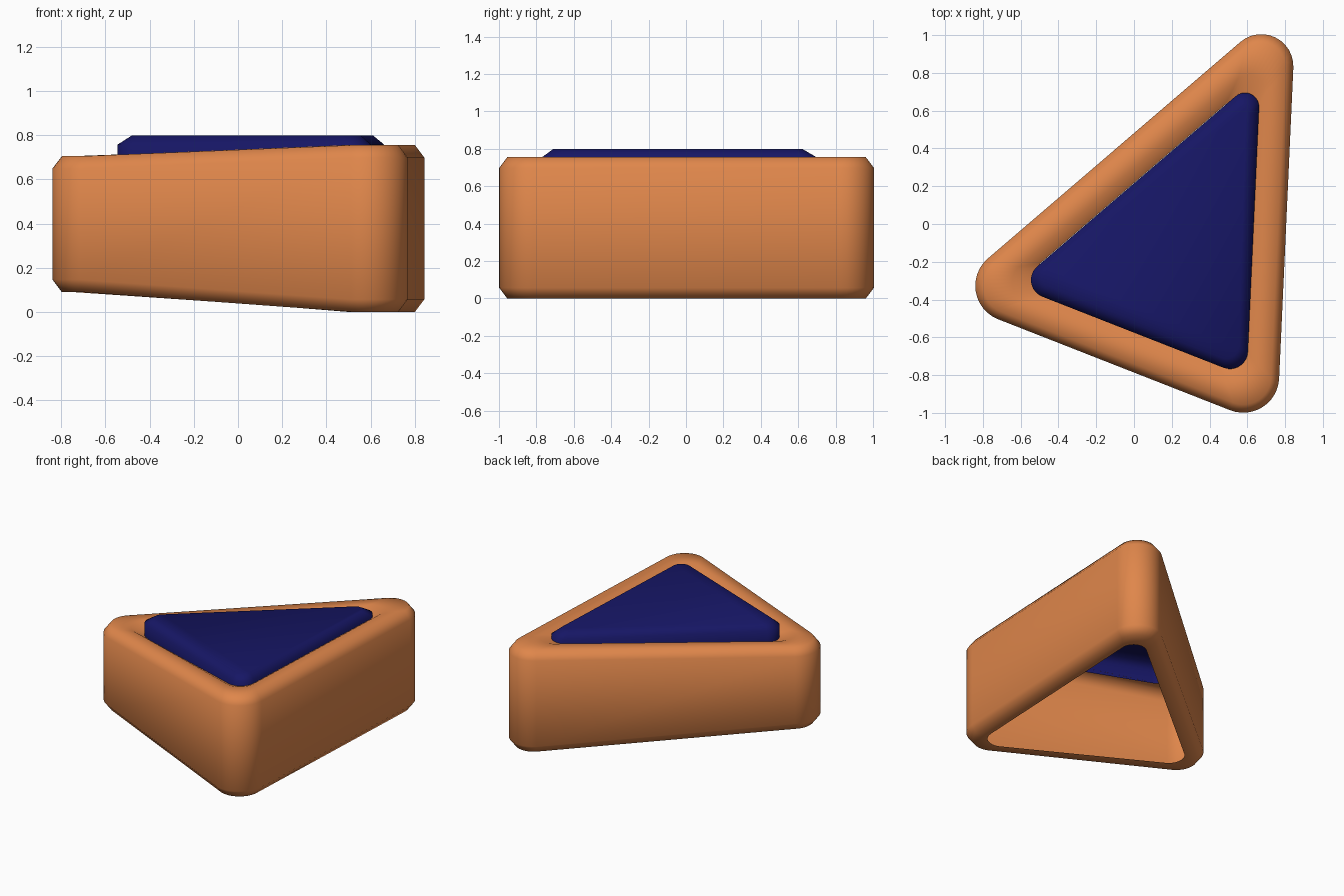
import bpy, bmesh, math
from mathutils import Vector

if "Cube" in bpy.data.objects:
    bpy.data.objects.remove(bpy.data.objects["Cube"])

# Triangle sides: outward normal and distance from origin
SIDES = [((0.999, -0.0457), 0.805), ((-0.651, 0.759), 0.365), ((-0.365, -0.931), 0.732)]
# Corners between consecutive sides: side a, side b, radius, z bottom, z top
CORNERS = [(0, 1, 0.17, 0.0, 0.755), (1, 2, 0.19, 0.09, 0.705), (2, 0, 0.19, 0.0, 0.755)]
SEG = 12


def material(name, col):
    m = bpy.data.materials.new(name)
    m.diffuse_color = (*col, 1)
    m.use_nodes = True
    m.node_tree.nodes["Principled BSDF"].inputs["Base Color"].default_value = m.diffuse_color
    return m


def outline(inset, height, dx, shrink):
    """Rounded triangle moved inwards; height(zb, zt) gives z per corner."""
    pts = []
    for a, b, r0, zb, zt in CORNERS:
        r = r0 - min(inset, 0.08) - shrink
        if inset > 0.2:
            r -= (inset - 0.2) * 0.8
        (n1, d1), (n2, d2) = SIDES[a], SIDES[b]
        d1, d2 = d1 - inset - r, d2 - inset - r
        det = n1[0] * n2[1] - n1[1] * n2[0]
        cx = (d1 * n2[1] - n1[1] * d2) / det + dx
        cy = (n1[0] * d2 - d1 * n2[0]) / det
        t1 = math.atan2(n1[1], n1[0])
        t2 = math.atan2(n2[1], n2[0])
        while t2 < t1:
            t2 += 2 * math.pi
        for i in range(SEG + 1):
            t = t1 + (t2 - t1) * i / SEG
            pts.append(Vector((cx + r * math.cos(t), cy + r * math.sin(t), height(zb, zt))))
    return pts


def loft(name, rings, mat, cap=False, dx=0.0, shrink=0.0):
    bm = bmesh.new()
    loops = [[bm.verts.new(p) for p in outline(i, h, dx, shrink)] for i, h in rings]
    for lo, hi in zip(loops, loops[1:]):
        n = len(lo)
        for k in range(n):
            bm.faces.new((lo[k], lo[(k + 1) % n], hi[(k + 1) % n], hi[k]))
    if cap:
        bm.faces.new(loops[-1])
    me = bpy.data.meshes.new(name)
    bm.to_mesh(me)
    bm.free()
    me.materials.append(mat)
    ob = bpy.data.objects.new(name, me)
    bpy.context.collection.objects.link(ob)
    bpy.ops.object.select_all(action='DESELECT')
    ob.select_set(True)
    bpy.context.view_layer.objects.active = ob
    bpy.ops.object.shade_smooth_by_angle(angle=math.radians(65))
    return ob


orange = material("orange", (0.74, 0.24, 0.07))
navy = material("navy blue", (0.008, 0.008, 0.13))

# Hollow outer shell: open lip below, chamfered wall, rim curling down inside
loft("triangular_shell", [
    (0.12, lambda b, t: b),
    (0.043, lambda b, t: b),
    (0.0, lambda b, t: b + 0.057),
    (0.0, lambda b, t: t - 0.057),
    (0.043, lambda b, t: t),
    (0.14, lambda b, t: t),
    (0.20, lambda b, t: t - 0.04),
], orange)

# Raised panel filling the rim
loft("top_panel", [
    (0.19, lambda b, t: 0.66),
    (0.19, lambda b, t: 0.757),
    (0.238, lambda b, t: 0.798),
], navy, cap=True, dx=0.018, shrink=0.015)
